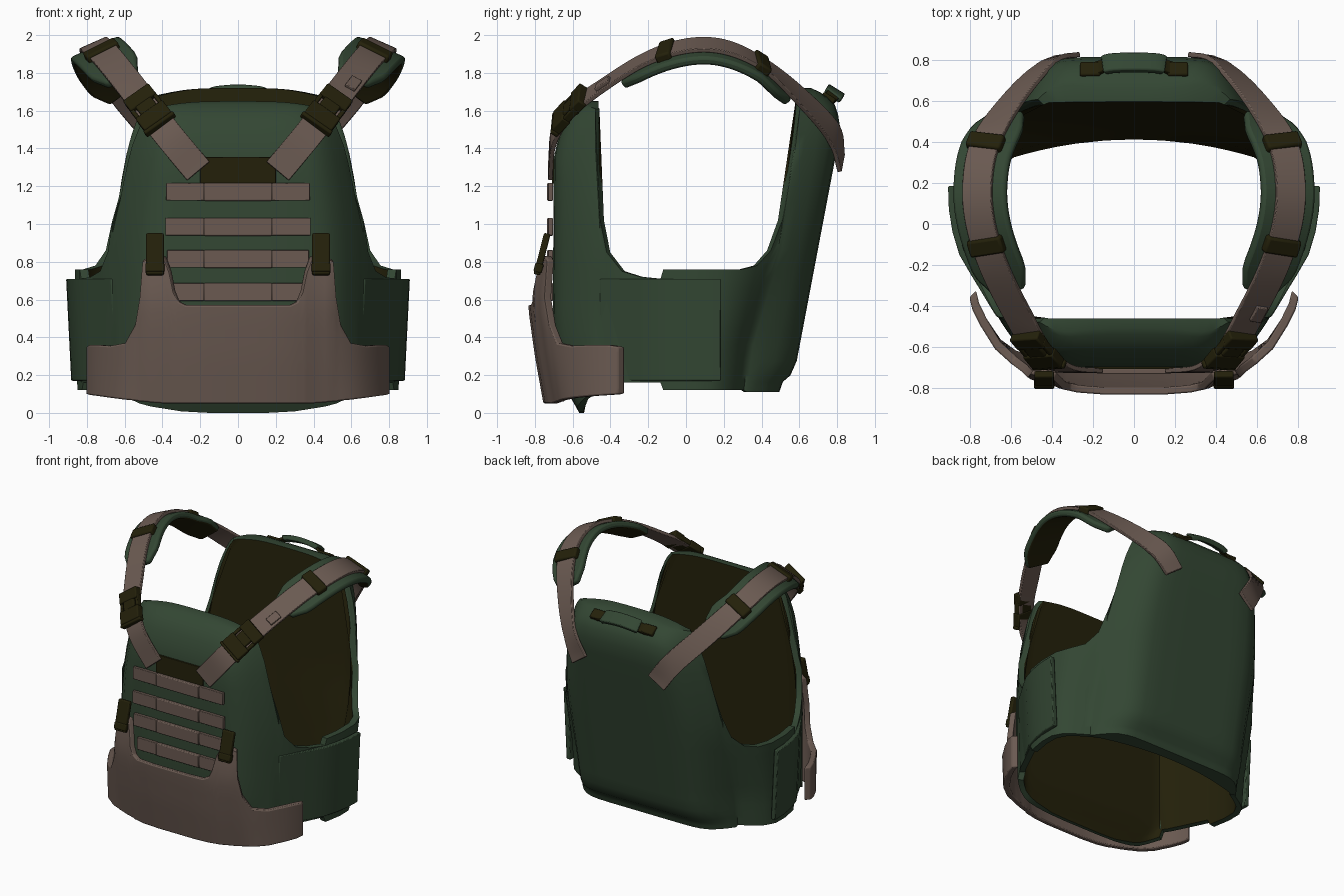
import bpy, bmesh, math
from mathutils import Vector, Matrix

if "Cube" in bpy.data.objects:
    bpy.data.objects.remove(bpy.data.objects["Cube"])

def material(name, rgb):
    m = bpy.data.materials.new(name)
    m.diffuse_color = (*rgb, 1)
    m.use_nodes = True
    m.node_tree.nodes["Principled BSDF"].inputs["Base Color"].default_value = m.diffuse_color
    return m

GREEN = material("olive_green", (0.033, 0.062, 0.033))
TAN = material("dusty_tan", (0.145, 0.102, 0.083))
DARK = material("dark_brown", (0.017, 0.0145, 0.003))

def interp(v, pts):
    if v <= pts[0][0]:
        return pts[0][1]
    for (a, p), (b, q) in zip(pts, pts[1:]):
        if v <= b:
            return p + (q - p) * (v - a) / (b - a)
    return pts[-1][1]

def finish(bm, name, mats, mirror=True, bevel=0.0):
    bmesh.ops.recalc_face_normals(bm, faces=bm.faces)
    me = bpy.data.meshes.new(name)
    bm.to_mesh(me)
    bm.free()
    for m in mats:
        me.materials.append(m)
    ob = bpy.data.objects.new(name, me)
    bpy.context.collection.objects.link(ob)
    if bevel:
        b = ob.modifiers.new("bevel", 'BEVEL')
        b.width, b.segments, b.limit_method = bevel, 2, 'ANGLE'
    if mirror:
        ob.modifiers.new("mirror", 'MIRROR').use_axis[0] = True
    return ob

def slab(name, outer, inner, mats, bevel=0.0, mirror=True):
    """Closed sheet between two point grids; inner faces use the last material."""
    bm = bmesh.new()
    O, I = [[[bm.verts.new(p) for p in row] for row in g] for g in (outer, inner)]
    nr, nc = len(O), len(O[0])

    def face(vs, mi):
        if mirror and all(abs(v.co.x) < 1e-6 for v in vs):
            return
        bm.faces.new(vs).material_index = mi
    for G, mi in ((O, 0), (I, len(mats) - 1)):
        for r in range(nr - 1):
            for c in range(nc - 1):
                face((G[r][c], G[r][c+1], G[r+1][c+1], G[r+1][c]), mi)
    for r in (0, nr - 1):
        for c in range(nc - 1):
            face((O[r][c], O[r][c+1], I[r][c+1], I[r][c]), 0)
    for c in (0, nc - 1):
        for r in range(nr - 1):
            face((O[r][c], O[r+1][c], I[r+1][c], I[r][c]), 0)
    return finish(bm, name, mats, mirror, bevel)

def box(name, size, matrix, mat, bevel=0.008, mirror=True):
    bm = bmesh.new()
    bmesh.ops.create_cube(bm, size=1, matrix=matrix @ Matrix.Diagonal((*size, 1)))
    return finish(bm, name, [mat], mirror, bevel)

# ---- vest body: one lofted shell, front panel -> side band -> back panel
FRONT_Y = [(0, -.565), (.08, -.61), (.3, -.69), (.5, -.705), (1.35, -.70), (1.48, -.67), (1.57, -.62), (1.62, -.57), (1.65, -.51)]
BACK_Y = [(.1, .49), (.17, .515), (.215, .575), (1.4, .80), (1.53, .82), (1.63, .79), (1.69, .73), (1.72, .66)]
WIDTH = [(.85, 1), (1.0, .985), (1.15, .96), (1.3, .92), (1.45, .86), (1.58, .78), (1.64, .71), (1.68, .62)]
PANEL = [(0, 1), (.15, 1), (.3, 1), (.40, .97), (.46, .9), (.52, .74), (.575, .48), (.62, .2), (.65, 0)]
SIDE = [(.665, -.455, 1.02), (.69, -.42, .85), (.73, -.34, .75), (.78, -.24, .72), (.83, -.135, .71), (.838, -.12, .76),
        (.862, .03, .76), (.86, .2, .76), (.82, .32, .76), (.755, .40, .78), (.70, .455, .86), (.665, .49, 1.02)]
low = lambda z: interp(z, [(.35, 1), (.9, 0)])
back_edge = lambda x, z: .41 + .12 * z - .10 * low(z) * min(1, (x / .65) ** 2)
cols = []
for x, k in PANEL:
    cols.append(('f', x, k, interp(x, [(.25, 0), (.5, .04), (.65, .11)]), 1.65 - .04 * (x / .65) ** 4))
for x, y, t in SIDE:
    cols.append(('s', x, y, .16 if y < -.13 else .12, t))
for x, k in reversed(PANEL):
    cols.append(('b', x, k, .11, 1.72 - .05 * (x / .65) ** 4))

def body_point(col, z):
    kind, x, k = col[:3]
    if kind == 'f':
        return Vector((x * interp(z + .03, WIDTH), -.48 + (interp(z, FRONT_Y) + .48) * k, z))
    if kind == 'b':
        e = back_edge(x, z)
        return Vector((x * interp(z - .04, WIDTH), e + (interp(z, BACK_Y) - e) * k, z))
    lean = (.12 * (z - .85) - .10 * low(z)) * max(0, k / .5)
    return Vector((x - .02 * max(0, .7 - z), k + lean, z))

def lining_point(p):
    front = interp(p.z, [(0, -.575), (.2, -.485)])
    return Vector((p.x * .945, max(front, min(p.y, back_edge(p.x, p.z) + .01)) * .955, p.z))

lower = [0, .05, .1, .16, .3, .45, .6, .75, .88]
upper = [0, .1, .2, .32, .45, .58, .7, .8, .87, .92, .96, .985, 1]
outer = []
for f in lower:
    outer.append([body_point(c, c[3] + (.66 - c[3]) * f) for c in cols])
for f in upper:
    outer.append([body_point(c, .66 + (c[4] - .66) * f) for c in cols])
slab("vest_body", outer, [[lining_point(p) for p in row] for row in outer], [GREEN, DARK])

# ---- overlapping side closure flaps, flush with the front panel
flap = [(.672, -.455), (.70, -.41), (.745, -.335), (.80, -.245), (.855, -.15), (.888, -.04), (.906, .07), (.91, .185)]
zs = [.17, .35, .53, .71]
out = [[Vector((x - .05 * (.71 - z), y, z)) for x, y in flap] for z in zs]
slab("side_flap", out, [[p - Vector((.035, 0, 0)) for p in r] for r in out], [GREEN], .006)

# ---- lower front pouch with wrapping wings
POUCH = [(0, -.835, .05, .57), (.15, -.835, .05, .57), (.28, -.825, .05, .57), (.32, -.815, .05, .59), (.345, -.81, .05, .65),
         (.365, -.805, .05, .75), (.395, -.79, .05, .83), (.46, -.775, .055, .83), (.505, -.76, .06, .81),
         (.52, -.75, .06, .62), (.545, -.735, .065, .47), (.60, -.70, .07, .37), (.68, -.62, .08, .355),
         (.75, -.5, .09, .36), (.79, -.42, .095, .36), (.805, -.36, .1, .35)]
out = []
for i in range(9):
    row = []
    for x, y, b, t in POUCH:
        z = b + (t - b) * i / 8
        dy = interp(z, [(.05, .08), (.3, .035), (.55, 0), (.65, 0), (.83, .03)]) * interp(x, [(.5, 1), (.75, 0)])
        row.append(Vector((x, y + dy, z)))
    out.append(row)
slab("front_pouch", out, [[Vector((p.x * .96, p.y + .035, p.z)) for p in r] for r in out], [TAN], .008)

# ---- front webbing rows and hook panel
for i, (z, hw) in enumerate([(1.17, .38), (.985, .385), (.815, .375), (.64, .345)]):
    box(f"webbing_middle_{i}", (.36, .03, .095), Matrix.Translation((0, -.72, z)), TAN, .006, False)
    box(f"webbing_side_{i}", (hw - .18, .025, .093), Matrix.Translation(((hw + .18) / 2, -.717, z)), TAN, .004)
box("hook_panel", (.40, .012, .14), Matrix.Translation((0, -.704, 1.285)), DARK, .003, False)

# ---- pouch side clips
tilt = Matrix.Translation((.44, -.762, .84)) @ Matrix.Rotation(-.25, 4, 'X')
box("pouch_clip", (.095, .035, .225), tilt, DARK)
box("pouch_clip_bar", (.10, .045, .05), tilt @ Matrix.Translation((0, 0, -.075)), DARK)

# ---- shoulder strap path: position and width direction
PATH = [((.21, -.718, 1.28), (.77, 0, -.64)), ((.36, -.70, 1.46), (.77, 0, -.62)), ((.47, -.61, 1.60), (.8, -.05, -.55)),
        ((.56, -.46, 1.72), (.85, -.1, -.45)), ((.68, -.22, 1.87), (.9, -.1, -.42)), ((.75, 0, 1.942), (.91, 0, -.40)),
        ((.765, .2, 1.938), (.91, 0, -.40)), ((.725, .4, 1.85), (.9, .1, -.40)), ((.60, .6, 1.68), (.78, -.05, -.6)),
        ((.435, .78, 1.48), (.75, -.3, -.55)), ((.325, .822, 1.32), (.78, -.1, -.6))]

def frames(path, steps=6):
    P = [Vector(p) for p, w in path]
    W = [Vector(w) for p, w in path]
    P = [2 * P[0] - P[1]] + P + [2 * P[-1] - P[-2]]
    res = []
    for i in range(len(path) - 1):
        a, b, c, d = P[i:i+4]
        for s in range(steps + (i == len(path) - 2)):
            u = s / steps
            pos = .5 * (2*b + (c - a)*u + (2*a - 5*b + 4*c - d)*u*u + (3*b - a - 3*c + d)*u**3)
            t = (.5 * ((c - a) + 2*(2*a - 5*b + 4*c - d)*u + 3*(3*b - a - 3*c + d)*u*u)).normalized()
            w = W[i].lerp(W[i+1], u)
            w = (w - t * w.dot(t)).normalized()
            res.append((pos, t, w, w.cross(t).normalized()))
    return res

def ribbon(name, fr, half, top, bottom, mats, bevel=0.0, mirror=True):
    n = len(fr) - 1
    grid = lambda off: [[p + w * half(i / n) * s + nn * off for s in (-1, -.5, 0, .5, 1)]
                        for i, (p, t, w, nn) in enumerate(fr)]
    return slab(name, grid(top), grid(bottom), mats, bevel, mirror)

STRAP = frames(PATH)
ribbon("shoulder_strap", STRAP, lambda u: .077, .012, -.012, [TAN], .004)
pad = [f for f in STRAP if -.38 < f[0].y < .57]
ribbon("shoulder_pad", pad, lambda u: .14 * min(1, .65 + 4 * min(u, 1 - u)), -.012, -.06, [GREEN, DARK], .016)

# ---- strap hardware placed on the strap path
def on_strap(y):
    p, t, w, n = min(STRAP, key=lambda f: abs(f[0].y - y))
    m = Matrix((w, t, n)).transposed().to_4x4()
    m.translation = p
    return m

for tag, y in (("front", -.12), ("rear", .40)):
    box(f"strap_keeper_{tag}", (.185, .085, .055), on_strap(y), DARK, .012)
B = on_strap(-.60)
for i, (size, off) in enumerate([((.175, .10, .055), -.065), ((.10, .09, .05), .02), ((.165, .085, .055), .085), ((.19, .025, .045), -.12)]):
    box(f"buckle_part_{i}", size, B @ Matrix.Translation((0, off, .012)), DARK)
for s in (-1, 1):
    box("buckle_prong", (.022, .09, .04), B @ Matrix.Translation((s * .073, .025, .012)), DARK, .006)
box("strap_fold", (.06, .09, .02), on_strap(-.41) @ Matrix.Translation((.03, 0, .02)), TAN, .004, False)

# ---- carry handle on the back
HANDLE = [((-.24, .745, 1.65), (0, .8, -.5)), ((-.17, .765, 1.67), (0, .8, -.5)), ((-.12, .785, 1.69), (0, .8, -.5)),
          ((0, .79, 1.70), (0, .8, -.5)), ((.12, .785, 1.69), (0, .8, -.5)), ((.17, .765, 1.67), (0, .8, -.5)),
          ((.24, .745, 1.65), (0, .8, -.5))]
hf = frames(HANDLE, 4)
ribbon("handle_webbing", hf, lambda u: .036, .01, -.01, [DARK], .003, False)
ribbon("handle_grip", hf[6:-6], lambda u: .05, .018, -.018, [GREEN], .012, False)
box("handle_anchor", (.10, .075, .05), Matrix.Translation((.215, .75, 1.66)) @ Matrix.Rotation(-.55, 4, 'X'), DARK)

# ---- smooth shading with sharp edges kept
for ob in bpy.context.scene.objects:
    ob.select_set(True)
    bpy.context.view_layer.objects.active = ob
bpy.ops.object.shade_smooth_by_angle(angle=math.radians(40))
